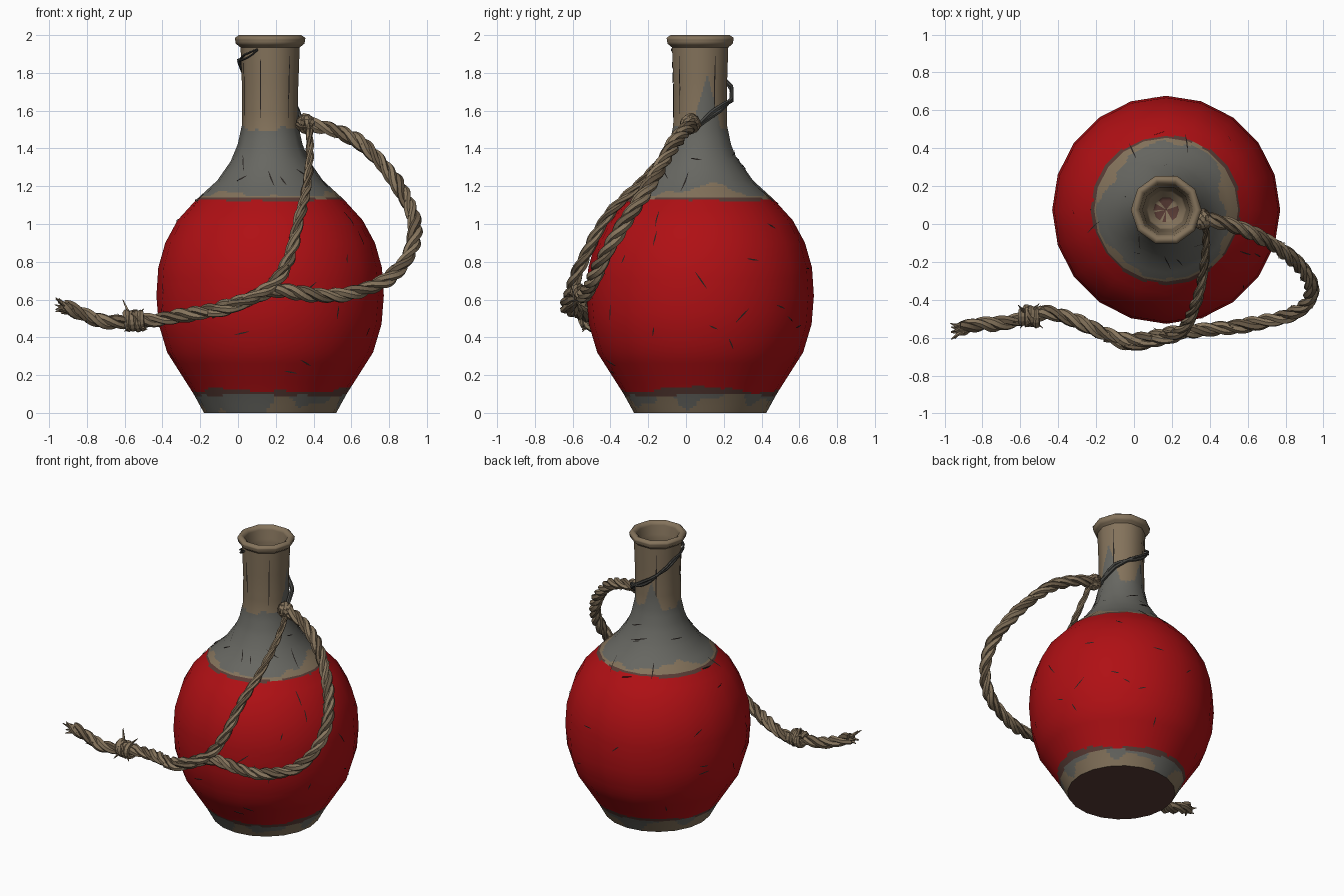
import bpy, bmesh, math, random
from mathutils import Vector

if "Cube" in bpy.data.objects:
    bpy.data.objects.remove(bpy.data.objects["Cube"])

random.seed(4)
CX, CY = 0.17, 0.075          # bottle axis
COLS = 120

# ---- materials
def mat(name, c):
    m = bpy.data.materials.new(name)
    m.diffuse_color = (*c, 1)
    m.use_nodes = True
    m.node_tree.nodes["Principled BSDF"].inputs["Base Color"].default_value = m.diffuse_color
    return m
RED = mat("red_glaze", (0.43, 0.005, 0.007))
GREY = mat("slate_grey", (0.135, 0.135, 0.12))
TAN = mat("bare_clay", (0.23, 0.17, 0.105))
BROWN = mat("border_brown", (0.10, 0.045, 0.036))
INK = mat("dark_crack", (0.02, 0.016, 0.014))
ROPE = mat("rope_tan", (0.24, 0.178, 0.11))
ROPE_DARK = mat("rope_brown", (0.15, 0.108, 0.066))
CORD = mat("cord_grey", (0.06, 0.06, 0.055))

def make(name, verts, faces, mats, idx=None, smooth=True):
    me = bpy.data.meshes.new(name)
    me.from_pydata(verts, [], faces)
    for m in mats:
        me.materials.append(m)
    for i, p in enumerate(me.polygons):
        p.use_smooth = smooth
        if idx:
            p.material_index = idx[i]
    ob = bpy.data.objects.new(name, me)
    bpy.context.collection.objects.link(ob)
    return ob

# ---- bottle profile (radius, height)
PROFILE = [(0.35, 0.0), (0.405, 0.1), (0.545, 0.32), (0.59, 0.47), (0.602, 0.62), (0.592, 0.77),
           (0.555, 0.9), (0.49, 1.02), (0.39, 1.13), (0.28, 1.23), (0.21, 1.33), (0.172, 1.42),
           (0.15, 1.52), (0.148, 1.7), (0.157, 1.95)]
MOUTH = [(0.157, 1.935), (0.182, 1.955), (0.187, 1.985), (0.165, 2.0), (0.142, 1.985),
         (0.125, 1.9), (0.105, 1.62), (0.06, 1.57), (0.001, 1.56)]

def radius_at(z):
    for (r0, z0), (r1, z1) in zip(PROFILE, PROFILE[1:]):
        if z <= z1:
            return r0 + (r1 - r0) * (z - z0) / (z1 - z0)
    return PROFILE[-1][0]

def facet(a, r, z):
    n = 10 if z > 1.35 else 20       # polygonal cross-section
    s = 2 * math.pi / n
    return r * math.cos(s / 2) / math.cos(a % s - s / 2)

def surf(a, z, off=0.0):
    r = facet(a, radius_at(z), z) + off
    return Vector((CX + r * math.cos(a), CY + r * math.sin(a), z))

def wob(a, k):
    return (math.sin(3 * a + k) + math.sin(7 * a + 2.3 * k) * 0.7 + math.sin(13 * a + 4 * k) * 0.4) / 2.1

def bump(a, deg, width):
    d = (math.degrees(a) - deg + 180) % 360 - 180
    return max(0.0, 1 - abs(d) / width)

def resample(prof, step):
    out = [prof[0]]
    for (r0, z0), (r1, z1) in zip(prof, prof[1:]):
        n = max(1, round(math.hypot(r1 - r0, z1 - z0) / step))
        out += [(r0 + (r1 - r0) * i / n, z0 + (z1 - z0) * i / n) for i in range(1, n + 1)]
    return out

def lathe(name, prof, mats, rule, win):
    verts, norms, faces, idx = [], [], [], []
    for j, (r, z) in enumerate(prof):
        p, q = prof[max(0, j - win)], prof[min(len(prof) - 1, j + win)]
        for i in range(COLS):
            a = 2 * math.pi * i / COLS
            rr = facet(a, r, z)
            verts.append((CX + rr * math.cos(a), CY + rr * math.sin(a), z))
            norms.append(Vector(((q[1] - p[1]) * math.cos(a), (q[1] - p[1]) * math.sin(a), p[0] - q[0])).normalized())
    for j in range(len(prof) - 1):
        for i in range(COLS):
            k = (i + 1) % COLS
            faces.append((j * COLS + i, j * COLS + k, (j + 1) * COLS + k, (j + 1) * COLS + i))
            idx.append(rule(2 * math.pi * (i + 0.5) / COLS, (prof[j][1] + prof[j + 1][1]) / 2))
    ob = make(name, verts, faces, mats, idx)
    ob.data.normals_split_custom_set_from_vertices(norms)
    return ob

# ---- body paint: 0 red, 1 grey, 2 clay, 3 brown
def body_rule(a, z):
    if z < 0.095 + 0.012 * wob(a, 1):
        side = bump(a, 0, 60) + bump(a, 130, 40)
        return 2 if wob(a, 5) + side * 1.1 > 0.25 + 9 * (z - 0.04) else 1
    if z < 0.118 + 0.018 * wob(a, 2) + 0.02 * bump(a, 0, 30):
        return 3
    if z < 1.125 + 0.004 * wob(a, 3):
        return 0
    if z < 1.138 + 0.005 * wob(a, 7):
        return 3
    patch = max(0, wob(a, 2.2)) * 0.03 + 0.07 * bump(a, 12, 30) + 0.05 * bump(a, 150, 25)
    if z < 1.152 + patch:
        return 2
    top = 1.5 + 0.025 * wob(a, 4) + 0.32 * bump(a, 15, 32) + 0.2 * bump(a, 110, 25)
    return 1 if z < top else 2

lathe("bottle_body", resample(PROFILE, 0.014), [RED, GREY, TAN, BROWN], body_rule, 5)
lathe("bottle_mouth", resample(MOUTH, 0.012), [TAN, BROWN],
      lambda a, z: 1 if z < 1.575 and wob(a, 3) > -0.3 else 0, 1)
# flat underside
make("bottle_underside", [surf(2 * math.pi * i / 20, 0) for i in range(20)],
     [tuple(reversed(range(20)))], [BROWN], smooth=False)

# ---- cracks: thin tapered plates lying on the surface
def crack(verts, faces, a0, z0, da, dz, w):
    n, base = 6, len(verts)
    for i in range(n + 1):
        t = i / n
        p = surf(a0 + da * t, z0 + dz * t, 0.004)
        out = Vector((p.x - CX, p.y - CY, 0)).normalized()
        d = surf(a0 + da, z0 + dz) - surf(a0, z0)
        s = out.cross(d).normalized() * w * (0.25 + math.sin(math.pi * t))
        verts += [p - s, p + s]
    faces += [(base + 2 * i, base + 2 * i + 1, base + 2 * i + 3, base + 2 * i + 2) for i in range(n)]

cv, cf = [], []
for i in range(46):
    z = random.uniform(0.2, 1.4)
    L, th = random.uniform(0.05, 0.13), random.uniform(0, 2 * math.pi)
    crack(cv, cf, random.uniform(0, 6.28), z, L * math.cos(th) / radius_at(z), 0.8 * L * math.sin(th), 0.003)
for deg in (312, 200, 30, 120, 250):
    crack(cv, cf, math.radians(deg), 1.56, 0.02, 0.33, 0.003)
make("surface_cracks", cv, cf, [INK], smooth=False)

# ---- rope helpers
def spline(pts, n):
    P = [Vector(p) for p in pts]
    P = [2 * P[0] - P[1]] + P + [2 * P[-1] - P[-2]]
    out = []
    for i in range(1, len(P) - 2):
        a, b, c, d = P[i - 1:i + 3]
        for k in range(n):
            t = k / n
            out.append(0.5 * (2 * b + (c - a) * t + (2 * a - 5 * b + 4 * c - d) * t * t + (3 * b - a - 3 * c + d) * t ** 3))
    return out + [P[-2]]

def frames(path):
    n = len(path)
    T = [(path[min(i + 1, n - 1)] - path[max(i - 1, 0)]).normalized() for i in range(n)]
    u = T[0].orthogonal().normalized()
    res = []
    for t in T:
        u = (u - t * u.dot(t)).normalized()
        res.append((u, t.cross(u)))
    return res

def tube(V, F, path, rad, sides=6):
    base, n = len(V), len(path)
    for i, (p, (u, v)) in enumerate(zip(path, frames(path))):
        r = rad(i / (n - 1))
        V += [p + r * (u * math.cos(2 * math.pi * k / sides) + v * math.sin(2 * math.pi * k / sides)) for k in range(sides)]
    for i in range(n - 1):
        for k in range(sides):
            m = (k + 1) % sides
            F.append((base + i * sides + k, base + i * sides + m, base + (i + 1) * sides + m, base + (i + 1) * sides + k))
    F.append(tuple(base + k for k in reversed(range(sides))))
    F.append(tuple(base + (n - 1) * sides + k for k in range(sides)))

def rope(name, pts, rad, pitch, fibres):
    path = spline(pts, 12)
    fr = frames(path)
    dist = [0]
    for a, b in zip(path, path[1:]):
        dist.append(dist[-1] + (b - a).length)
    for s in range(3):
        V, F, strand = [], [], []
        for p, (u, v), d in zip(path, fr, dist):
            th = 2 * math.pi * (s / 3 + d / pitch)
            strand.append(p + rad(d / dist[-1]) * 0.52 * (u * math.cos(th) + v * math.sin(th)))
        tube(V, F, strand, lambda t: rad(t) * 0.56 * (1 + 0.12 * math.sin(70 * t + s)))
        for _ in range(fibres):        # loose fibres
            i = random.randrange(2, len(path) - 6)
            tip = strand[i + 4] + (strand[i + 4] - path[i + 4]) * random.uniform(0.7, 1.5)
            tube(V, F, [strand[i], strand[i + 2] * 0.5 + tip * 0.5, tip], lambda t: 0.008 * (1.1 - t), 4)
        make(f"{name}_strand_{s + 1}", V, F, [ROPE_DARK if s == 2 else ROPE], smooth=False)

# ---- main rope: neck knot, around the loop, across the front to the loose end
rope("main_rope", [(0.36, 0.03, 1.53), (0.5, 0.0, 1.5), (0.65, -0.06, 1.43), (0.78, -0.14, 1.3),
                   (0.88, -0.23, 1.15), (0.935, -0.33, 1.0), (0.91, -0.42, 0.85), (0.82, -0.48, 0.73),
                   (0.7, -0.51, 0.665), (0.55, -0.54, 0.625), (0.4, -0.555, 0.625), (0.2, -0.575, 0.645),
                   (0.0, -0.615, 0.58), (-0.15, -0.58, 0.54), (-0.3, -0.515, 0.515), (-0.45, -0.47, 0.49),
                   (-0.55, -0.49, 0.485), (-0.7, -0.525, 0.48), (-0.82, -0.53, 0.52), (-0.92, -0.55, 0.565)],
     lambda t: 0.038, 0.26, 22)
rope("thin_rope", [(0.38, 0.0, 1.5), (0.38, -0.11, 1.36), (0.365, -0.26, 1.2), (0.33, -0.41, 1.05),
                   (0.28, -0.525, 0.85), (0.22, -0.585, 0.72), (0.12, -0.61, 0.635), (-0.02, -0.635, 0.565),
                   (-0.15, -0.585, 0.53)],
     lambda t: 0.018 + 0.017 * min(1, t * 1.5), 0.3, 10)

# ---- rope knots
def coil(name, c, axis, R, length, turns, r, m):
    c, axis = Vector(c), Vector(axis).normalized()
    u = axis.orthogonal().normalized()
    v = axis.cross(u)
    n = int(turns * 14)
    pts = [c + axis * length * (i / n - 0.5) + R * (u * math.cos(2 * math.pi * turns * i / n) + v * math.sin(2 * math.pi * turns * i / n)) for i in range(n + 1)]
    V, F = [], []
    tube(V, F, pts, lambda t: r * (1 + 0.15 * math.sin(40 * t)))
    make(name, V, F, [m], smooth=False)

coil("end_knot_wrap", (-0.545, -0.487, 0.487), (1, -0.1, 0), 0.042, 0.1, 4, 0.018, ROPE)
coil("end_knot_cross", (-0.545, -0.487, 0.487), (1, 0.6, 0.5), 0.045, 0.03, 1.2, 0.016, ROPE_DARK)
for i, ax in enumerate([(1, -0.2, 0.1), (0.3, 1, 0.5), (0.2, -0.4, 1), (1, 0.6, -0.5)]):
    coil(f"neck_knot_{i + 1}", (0.36, 0.025, 1.53), ax, 0.034, 0.035, 1.6, 0.02, ROPE_DARK if i == 2 else ROPE)

# ---- frayed end and stray knot ends
V, F = [], []
for i in range(11):
    a = Vector((-0.89, -0.545, 0.553)) + Vector([random.uniform(-0.02, 0.02) for _ in range(3)])
    b = Vector((random.uniform(-0.97, -0.94), -0.565 + random.uniform(-0.05, 0.05), 0.575 + random.uniform(-0.045, 0.035)))
    tube(V, F, [a, (a + b) / 2, b], lambda t: 0.016 * (1.15 - t), 5)
for e in ((-0.61, -0.43, 0.6), (-0.5, -0.42, 0.55), (-0.6, -0.55, 0.43), (-0.48, -0.55, 0.44)):
    tube(V, F, [Vector((-0.56, -0.487, 0.487)), Vector(e)], lambda t: 0.014 * (1.15 - t), 4)
make("frayed_end", V, F, [ROPE], smooth=False)

# ---- thin cord tilted around the neck
V, F = [], []
for k in range(2):
    pts = [surf(math.radians(d), 1.53 + 0.33 * min(1, d / 180) + 0.08 * max(0, d - 180) / 80 + 0.022 * k * math.sin(d * 0.05),
                0.014 + 0.012 * math.sin(math.radians(min(d, 180)))) for d in range(-6, 250, 6)]
    tube(V, F, pts, lambda t: 0.013 * (1.1 - 0.75 * t))
make("neck_cord", V, F, [CORD], smooth=False)
